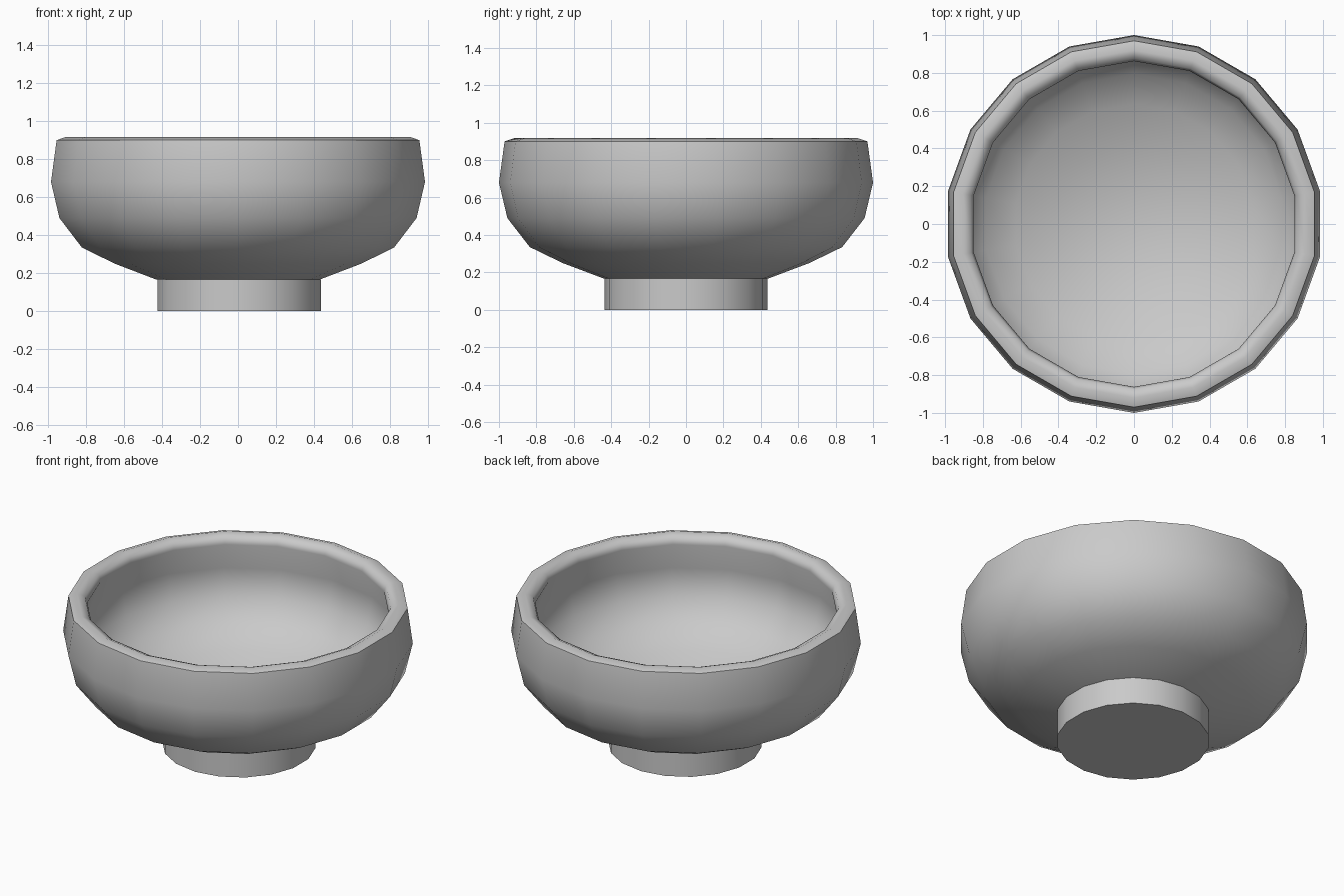
import bpy
import math

cube = bpy.data.objects.get("Cube")
if cube:
    bpy.data.objects.remove(cube, do_unlink=True)

SIDES = 18

clay = bpy.data.materials.new("grey_clay")
clay.use_nodes = True
grey = (0.59, 0.59, 0.59, 1)
clay.diffuse_color = grey
clay.node_tree.nodes["Principled BSDF"].inputs["Base Color"].default_value = grey


def lathe(name, profile, angle):
    """Spin (radius, height) points around z, with a corner on the y axis."""
    verts, rings = [], []
    for r, z in profile:
        count = SIDES if r > 0 else 1
        rings.append([len(verts) + i for i in range(count)])
        for i in range(count):
            a = math.pi / 2 + math.tau * i / SIDES
            verts.append((r * math.cos(a), r * math.sin(a), z))
    faces = []
    for low, high in zip(rings, rings[1:]):
        for i in range(SIDES):
            j = (i + 1) % SIDES
            if len(low) == 1:
                faces.append((low[0], high[j], high[i]))
            elif len(high) == 1:
                faces.append((low[i], low[j], high[0]))
            else:
                faces.append((low[i], low[j], high[j], high[i]))
    mesh = bpy.data.meshes.new(name)
    mesh.from_pydata(verts, [], faces)
    mesh.materials.append(clay)
    obj = bpy.data.objects.new(name, mesh)
    bpy.context.collection.objects.link(obj)
    bpy.ops.object.select_all(action="DESELECT")
    obj.select_set(True)
    bpy.context.view_layer.objects.active = obj
    bpy.ops.object.shade_smooth_by_angle(angle=math.radians(angle))
    return obj


# Bowl: outer wall upwards, over the inward lip, then down the inner wall
outer = [(0, 0.11), (0.22, 0.125), (0.44, 0.167), (0.66, 0.25), (0.835, 0.335),
         (0.955, 0.49), (1.0, 0.68), (0.97, 0.9)]
lip = [(0.92, 0.917), (0.875, 0.897), (0.862, 0.86)]
inner = [(0.935, 0.68), (0.9, 0.515), (0.795, 0.385), (0.635, 0.303),
         (0.43, 0.225), (0.22, 0.177), (0, 0.16)]
lathe("bowl", outer + lip + inner, 60)

# Foot: short straight-sided base, open where it meets the bowl
foot = lathe("foot", [(0, 0), (0.437, 0), (0.437, 0.167)], 40)
foot.location.x = 0.007
